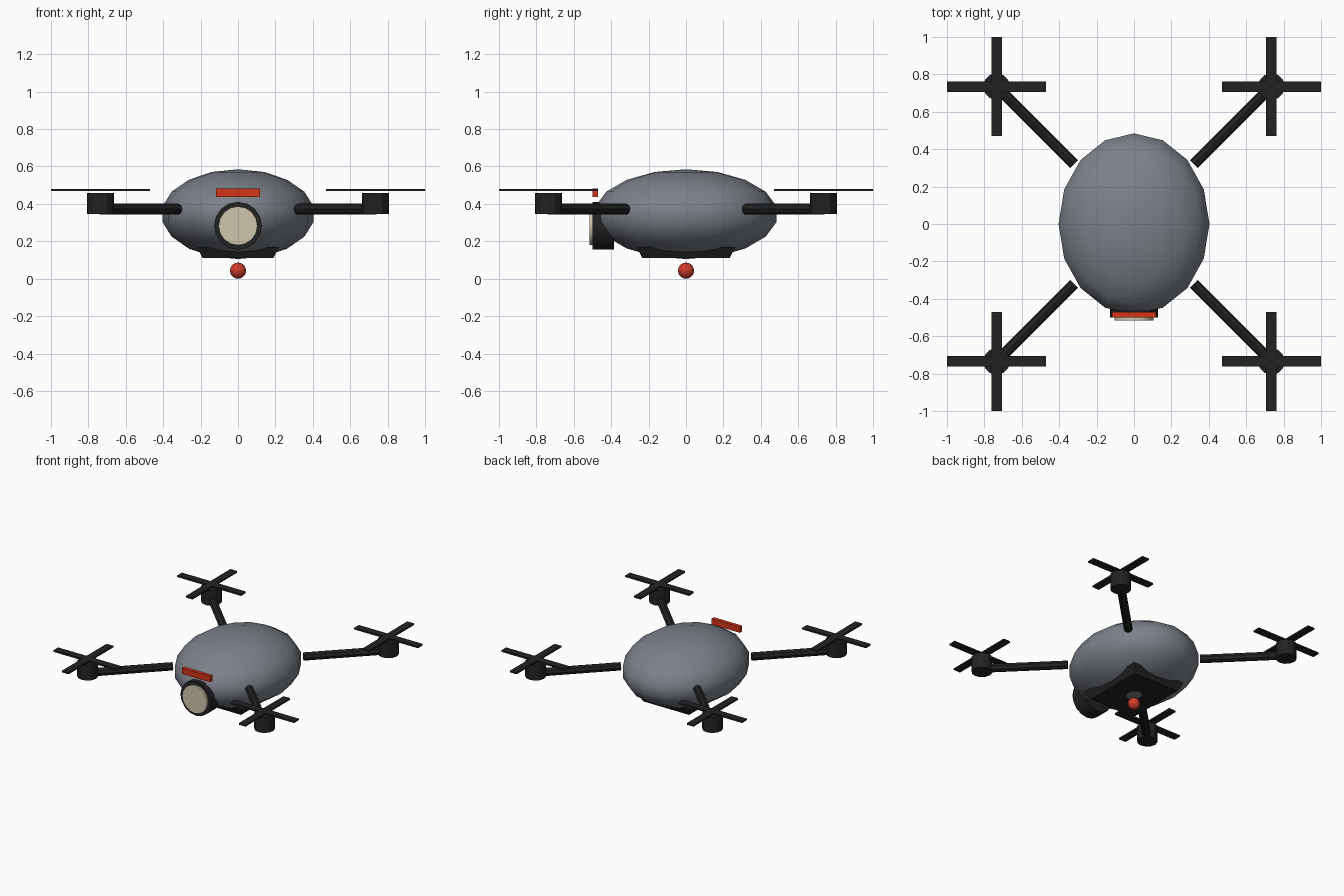
import bpy, math
from mathutils import Vector

if "Cube" in bpy.data.objects:
    bpy.data.objects.remove(bpy.data.objects["Cube"])


def mat(name, rgb):
    m = bpy.data.materials.new(name)
    m.diffuse_color = (*rgb, 1)
    m.use_nodes = True
    m.node_tree.nodes["Principled BSDF"].inputs["Base Color"].default_value = m.diffuse_color
    return m


GREY = mat("slate grey", (0.20, 0.22, 0.25))
DARK = mat("dark plastic", (0.016, 0.016, 0.017))
CREAM = mat("lens cream", (0.62, 0.57, 0.42))
ORANGE = mat("signal red", (0.65, 0.035, 0.01))
RED = mat("beacon red", (0.62, 0.045, 0.025))


def finish(name, material, smooth=None):
    o = bpy.context.object
    o.name = name
    o.data.materials.append(material)
    bpy.ops.object.transform_apply(location=False, rotation=True, scale=True)
    if smooth:
        bpy.ops.object.shade_smooth_by_angle(angle=math.radians(smooth))
    return o


def ball(name, loc, radii, segs, rings, material):
    bpy.ops.mesh.primitive_uv_sphere_add(segments=segs, ring_count=rings, radius=1, location=loc)
    bpy.context.object.scale = radii
    return finish(name, material, 60)


def box(name, loc, size, material):
    bpy.ops.mesh.primitive_cube_add(size=1, location=loc)
    bpy.context.object.scale = size
    return finish(name, material)


def rod(name, a, b, r, sides, material, smooth=None):
    a, b = Vector(a), Vector(b)
    d = b - a
    bpy.ops.mesh.primitive_cylinder_add(vertices=sides, radius=r, depth=d.length, location=(a + b) / 2)
    bpy.context.object.rotation_euler = d.to_track_quat('Z', 'Y').to_euler()
    return finish(name, material, smooth)


# hull and belly plate
ball("hull", (0, 0, 0.345), (0.41, 0.492, 0.24), 16, 9, GREY)
plate = box("belly_plate", (0, 0, 0.14), (0.44, 0.53, 0.06), DARK)
for v in plate.data.vertices:      # underside tapers in
    if v.co.z < 0:
        v.co.x *= 0.86
        v.co.y *= 0.88

# beacon under the belly
ball("beacon", (0, 0, 0.043), (0.043, 0.043, 0.043), 16, 10, RED)

# headlight and signal bar on the nose
rod("headlight_housing", (0, -0.385, 0.283), (0, -0.50, 0.283), 0.128, 16, DARK, 30)
rod("headlight_lens", (0, -0.49, 0.283), (0, -0.515, 0.283), 0.104, 16, CREAM, 30)
box("signal_bar", (0, -0.485, 0.46), (0.235, 0.028, 0.044), ORANGE)

# four arms with motor and crossed rotor blades
C = 0.735
for sx, sy, tag in ((1, 1, "back_right"), (-1, 1, "back_left"), (1, -1, "front_right"), (-1, -1, "front_left")):
    x, y = sx * C, sy * C
    rod("arm_" + tag, (sx * 0.32, sy * 0.32, 0.372), (x, y, 0.372), 0.03, 8, DARK)
    rod("motor_" + tag, (x, y, 0.345), (x, y, 0.458), 0.071, 12, DARK)
    box("blade_x_" + tag, (x, y, 0.474), (0.53, 0.056, 0.012), DARK)
    box("blade_y_" + tag, (x, y, 0.474), (0.056, 0.53, 0.012), DARK)
